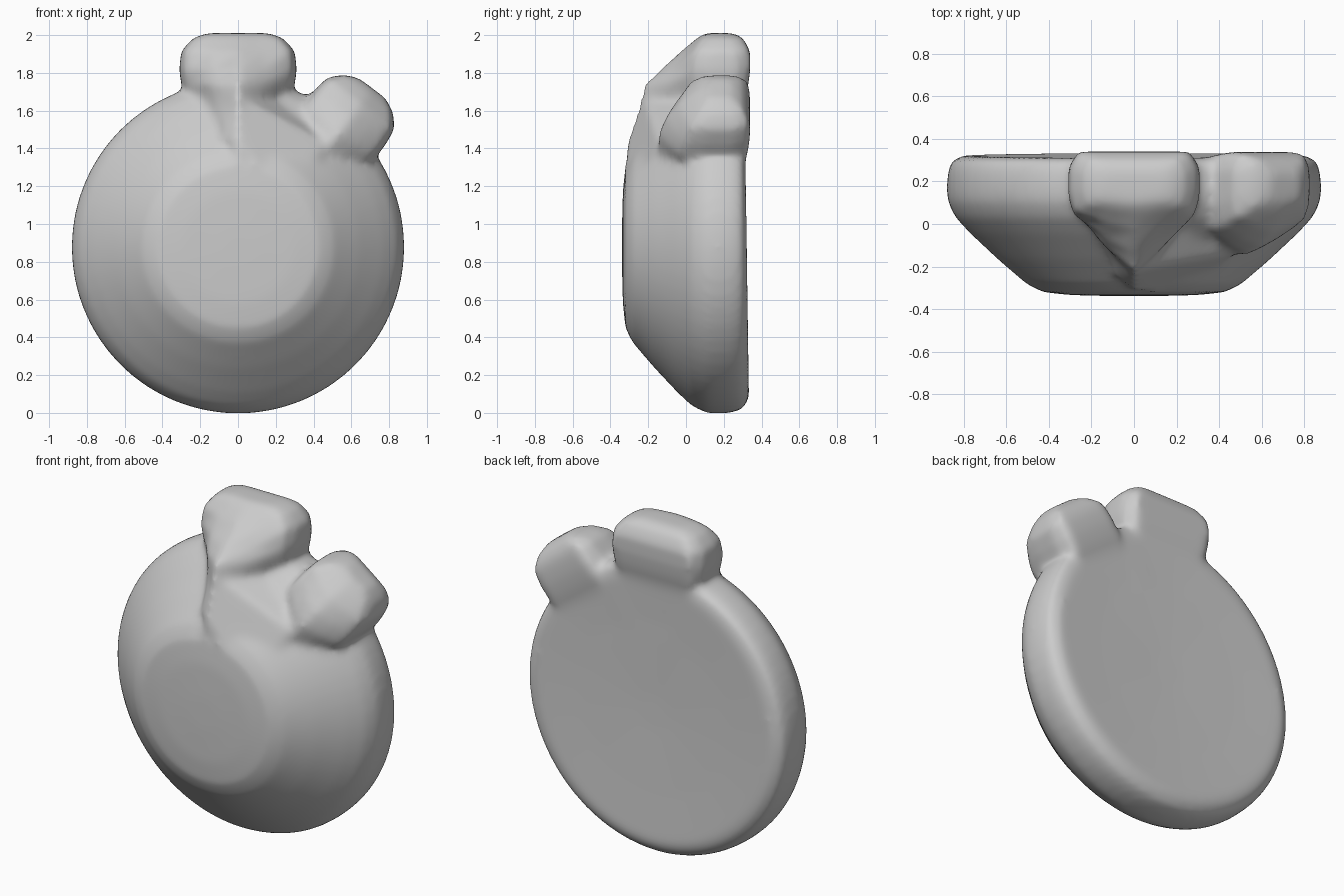
import bpy, bmesh, math
from mathutils import Matrix, Vector

if "Cube" in bpy.data.objects:
    bpy.data.objects.remove(bpy.data.objects["Cube"])

CENTRE = Vector((0, 0, 0.877))
grey = bpy.data.materials.new("grey")
grey.diffuse_color = (0.6, 0.6, 0.6, 1)
grey.use_nodes = True
grey.node_tree.nodes["Principled BSDF"].inputs["Base Color"].default_value = grey.diffuse_color


def finish(bm, name):
    bmesh.ops.recalc_face_normals(bm, faces=bm.faces)
    mesh = bpy.data.meshes.new(name)
    bm.to_mesh(mesh)
    bm.free()
    obj = bpy.data.objects.new(name, mesh)
    bpy.context.collection.objects.link(obj)
    mesh.materials.append(grey)
    return obj


def loft(name, rings):
    """Closed skin through a list of equal-length point rings."""
    bm = bmesh.new()
    rows = [[bm.verts.new(p) for p in ring] for ring in rings]
    n = len(rows[0])
    for a, b in zip(rows, rows[1:]):
        for i in range(n):
            j = (i + 1) % n
            bm.faces.new((a[i], a[j], b[j], b[i]))
    bm.faces.new(rows[0])
    bm.faces.new(rows[-1])
    return finish(bm, name)


# Round case: radius and depth, from the front face to the back
profile = [(0.1, -0.345), (0.3, -0.340), (0.43, -0.326), (0.505, -0.288),
           (0.64, -0.172), (0.77, -0.05), (0.84, 0.025), (0.877, 0.10), (0.881, 0.16),
           (0.877, 0.23), (0.86, 0.29), (0.80, 0.332), (0.5, 0.322), (0.1, 0.314)]
rings = []
for r, y in profile:
    ring = []
    for i in range(64):
        a = math.tau * i / 64
        z = r * math.cos(a)
        tilt = 0.015 * (1 + z) if y > 0.3 else 0     # back leans slightly forward
        ring.append(CENTRE + Vector((r * math.sin(a), y - tilt + 0.006, z)))
    rings.append(ring)
case = loft("case", rings)

# Knob rows: height from case centre, half width, front tip, side, back
crown_rows = [(0.45, 0.10, -0.325, -0.20, 0.29), (0.55, 0.15, -0.315, -0.12, 0.30),
              (0.75, 0.255, -0.25, 0.05, 0.308), (0.80, 0.27, -0.24, 0.06, 0.315),
              (0.86, 0.30, -0.225, 0.05, 0.33), (0.94, 0.312, -0.14, 0.04, 0.34),
              (1.04, 0.30, -0.025, 0.05, 0.34), (1.11, 0.235, 0.06, 0.09, 0.30),
              (1.134, 0.16, 0.10, 0.12, 0.25)]
button_rows = [(0.45, 0.16, -0.15, -0.05, 0.29), (0.55, 0.17, -0.16, -0.05, 0.30),
               (0.68, 0.19, -0.15, -0.02, 0.308), (0.75, 0.215, -0.15, -0.02, 0.315),
               (0.81, 0.235, -0.145, -0.03, 0.33), (0.90, 0.237, -0.11, -0.01, 0.34),
               (1.00, 0.225, -0.04, 0.03, 0.335), (1.065, 0.165, 0.04, 0.08, 0.30),
               (1.10, 0.09, 0.10, 0.12, 0.24)]


def knob(name, rows, angle=0, shift=0.0):
    """Rounded knob with a wedge-shaped front, standing on the case rim."""
    turn = Matrix.Translation(CENTRE) @ Matrix.Rotation(angle, 4, 'Y')
    rings = []
    for h, w, front, side, back in rows:
        half = [(0.45 * w, front + 0.4 * (side - front)), (0.92 * w, side),
                (w, side + 0.3 * (back - side)), (w, side + 0.75 * (back - side)),
                (0.85 * w, back)]
        ring = [(0, front)] + half + [(-x, y) for x, y in reversed(half)]
        rings.append([turn @ Vector((x + shift, y, h)) for x, y in ring])
    return loft(name, rings)


crown = knob("crown", crown_rows)
button = knob("side_button", button_rows, math.radians(37), 0.06)

# Web that fills the corner between both knobs and the case
bm = bmesh.new()
for p in [(0, -0.22, 1.68), (0, -0.315, 1.42), (0.1, -0.325, 1.3), (0.3, -0.06, 1.57),
          (0.3, 0.06, 1.63), (-0.1, -0.14, 1.62), (-0.08, -0.25, 1.45),
          (0.48, -0.14, 1.42), (0.36, -0.235, 1.28), (0.1, 0.1, 1.3)]:
    bm.verts.new(p)
hull = bmesh.ops.convex_hull(bm, input=bm.verts)
loose = {v for v in hull["geom_interior"] if isinstance(v, bmesh.types.BMVert)}
bmesh.ops.delete(bm, geom=list(loose), context='VERTS')
web = finish(bm, "web")

# Fuse the parts into one soft body
for o in (case, crown, button, web):
    o.select_set(True)
bpy.context.view_layer.objects.active = case
bpy.ops.object.join()
case.name = "stopwatch_body"
remesh = case.modifiers.new("fuse", 'REMESH')
remesh.mode = 'VOXEL'
remesh.voxel_size = 0.02
remesh.use_smooth_shade = True
soften = case.modifiers.new("soften", 'SMOOTH')
soften.factor = 0.5
soften.iterations = 14
